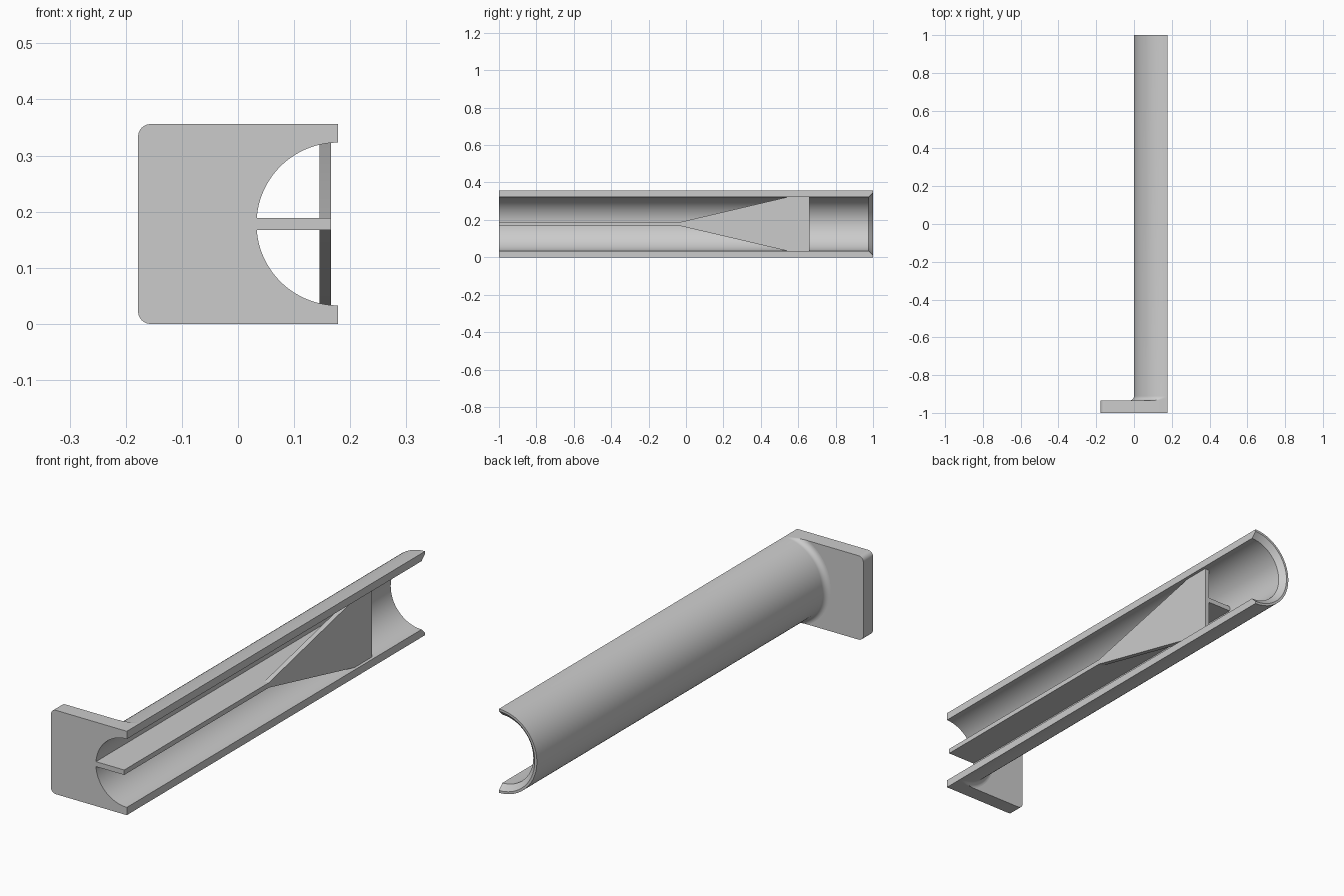
import bpy, bmesh
from math import sin, cos, pi, radians
from mathutils import Vector

R, BORE, C = 0.178, 0.145, 0.178   # tube radii, axis position in x and z
BACK, FILLET = -0.935, 0.024       # back of the flange, blend radius
SEG = 64

if "Cube" in bpy.data.objects:
    bpy.data.objects.remove(bpy.data.objects["Cube"], do_unlink=True)

grey = bpy.data.materials.new("light grey")
grey.use_nodes = True
GREY = (0.6, 0.6, 0.6, 1)
grey.diffuse_color = GREY
grey.node_tree.nodes["Principled BSDF"].inputs["Base Color"].default_value = GREY


def finish(name, bm):
    bmesh.ops.recalc_face_normals(bm, faces=bm.faces)
    mesh = bpy.data.meshes.new(name)
    bm.to_mesh(mesh)
    bm.free()
    mesh.materials.append(grey)
    obj = bpy.data.objects.new(name, mesh)
    bpy.context.collection.objects.link(obj)
    bpy.ops.object.select_all(action="DESELECT")
    obj.select_set(True)
    bpy.context.view_layer.objects.active = obj
    bpy.ops.object.shade_smooth_by_angle(angle=radians(30))
    return obj


def prism(name, points, depth):
    """Extrude a flat outline along a vector."""
    bm = bmesh.new()
    face = bm.faces.new([bm.verts.new(p) for p in points])
    ext = bmesh.ops.extrude_face_region(bm, geom=[face])
    verts = [v for v in ext["geom"] if isinstance(v, bmesh.types.BMVert)]
    bmesh.ops.translate(bm, verts=verts, vec=Vector(depth))
    return finish(name, bm)


def arc(cx, cz, r, a0, a1, n):
    return [(cx + r * cos(radians(a0 + (a1 - a0) * i / n)),
             cz + r * sin(radians(a0 + (a1 - a0) * i / n))) for i in range(n + 1)]


# Half tube: wall profile (radius, y) with flared mouth and blend into the flange
profile = [(BORE, BACK), (BORE, 0.977), (0.168, 1), (R, 1)]
profile += [(R + FILLET * (1 - cos(t)), BACK + FILLET * (1 - sin(t)))
            for t in (i * pi / 16 for i in range(9))]
bm = bmesh.new()
rings = []
for i in range(SEG + 1):
    a = pi / 2 + pi * i / SEG
    rings.append([bm.verts.new((C + r * cos(a), y, min(max(C + r * sin(a), 0), 2 * C)))
                  for r, y in profile])
n = len(profile)
for a, b in zip(rings, rings[1:]):
    for j in range(n):
        k = (j + 1) % n
        bm.faces.new((a[j], a[k], b[k], b[j]))
bm.faces.new(rings[0])
bm.faces.new(rings[-1])
finish("half_tube", bm)

# Flange: square plate with two rounded corners and the half-round bore
c = 0.022
outline = [(C, 2 * C)]
outline += arc(-C + c, 2 * C - c, c, 90, 180, 10)
outline += arc(-C + c, c, c, 180, 270, 10)
outline += [(C, 0)]
outline += arc(C, C, BORE, 270, 90, SEG)
prism("flange", [(x, -1, z) for x, z in outline], (0, BACK + 1, 0))

# Middle shelf running along the bore
END, FACE, HALF = 0.66, 0.166, 0.0105
prism("shelf", [(0.03, -1, C - HALF), (FACE, -1, C - HALF),
                (FACE, -1, C + HALF), (0.03, -1, C + HALF)], (0, END + 1, 0))

# Arrow-shaped stop plate widening to the full bore
upper = [(-0.03, HALF), (0.55, 0.146), (END, 0.146)]
shape = upper + [(y, -z) for y, z in reversed(upper)]
prism("stop_plate", [(0.145, y, C + z) for y, z in shape], (FACE - 0.145, 0, 0))
